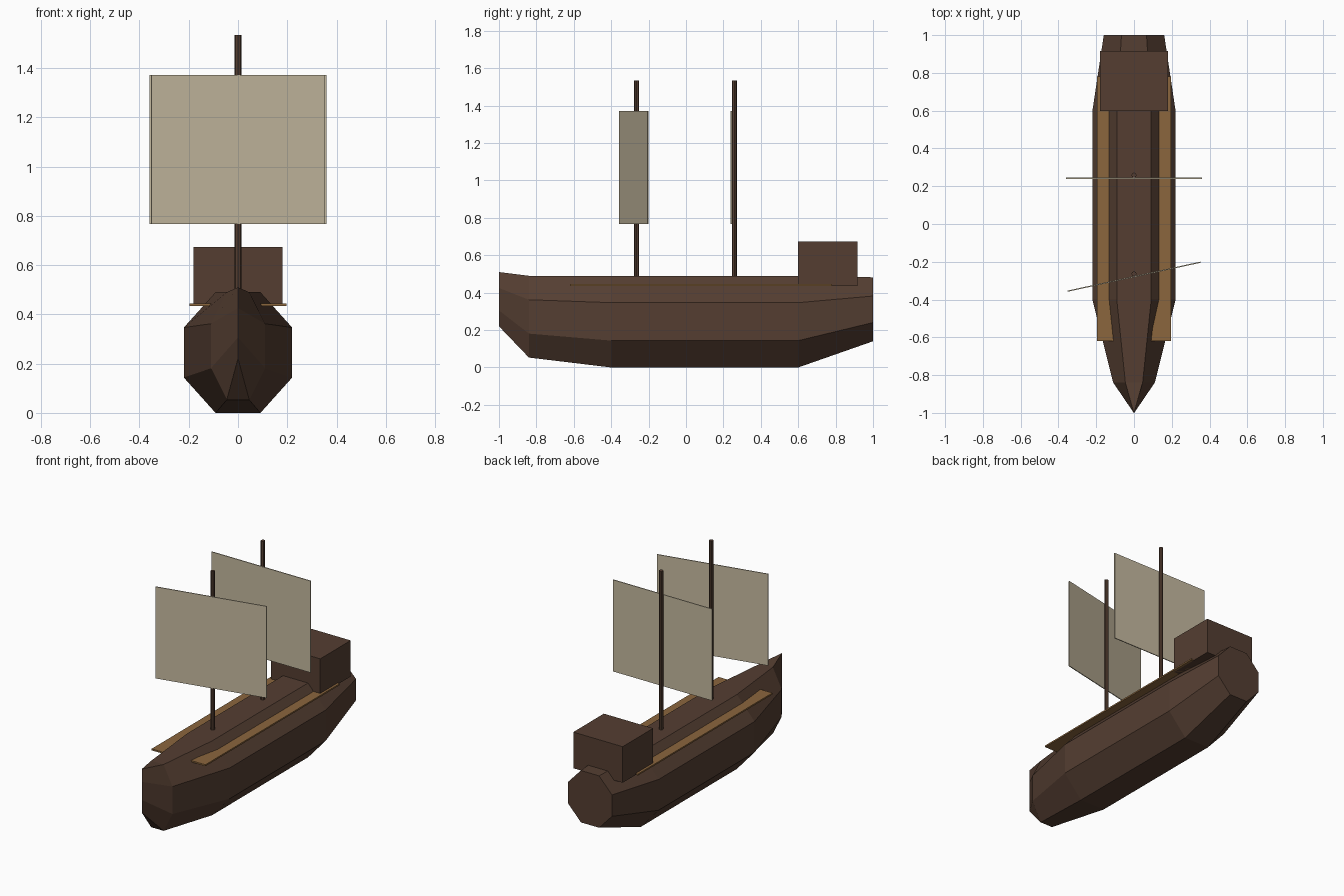
import bpy, bmesh, math
from mathutils import Matrix, Vector

cube = bpy.data.objects.get("Cube")
if cube:
    bpy.data.objects.remove(cube, do_unlink=True)


def material(name, rgb):
    m = bpy.data.materials.new(name)
    m.use_nodes = True
    m.diffuse_color = (*rgb, 1)
    m.node_tree.nodes["Principled BSDF"].inputs["Base Color"].default_value = (*rgb, 1)
    return m


dark_wood = material("dark wood", (0.089, 0.048, 0.031))
plank_wood = material("plank wood", (0.258, 0.133, 0.047))
canvas = material("canvas", (0.56, 0.49, 0.35))


def finish(name, bm, mat):
    bmesh.ops.recalc_face_normals(bm, faces=bm.faces)
    mesh = bpy.data.meshes.new(name)
    bm.to_mesh(mesh)
    bm.free()
    mesh.materials.append(mat)
    obj = bpy.data.objects.new(name, mesh)
    bpy.context.collection.objects.link(obj)
    return obj


def box(name, center, size, mat, angle=0):
    bm = bmesh.new()
    place = (Matrix.Translation(center) @ Matrix.Rotation(angle, 4, 'Z')
             @ Matrix.Diagonal((*size, 1)))
    bmesh.ops.create_cube(bm, size=1, matrix=place)
    return finish(name, bm, mat)


def mast(name, y):
    bottom, top = 0.4, 1.535
    bm = bmesh.new()
    bmesh.ops.create_cone(bm, cap_ends=True, segments=8, radius1=0.0135, radius2=0.0135,
                          depth=top - bottom,
                          matrix=Matrix.Translation((0, y, (top + bottom) / 2)))
    return finish(name, bm, dark_wood)


# Hull: octagonal sections (y, half width, bottom, top) from bow to stern
sections = [
    (-1.0, 0.001, 0.22, 0.51),
    (-0.84, 0.11, 0.053, 0.49),
    (-0.4, 0.22, 0.0, 0.49),
    (0.6, 0.22, 0.0, 0.49),
    (1.0, 0.16, 0.14, 0.482),
]
bm = bmesh.new()
rings = []
for y, half, low, high in sections:
    ring = []
    for i in range(8):
        a = math.radians(22.5 + 45 * i)
        k = 1 / math.cos(math.radians(22.5))
        ring.append(bm.verts.new((half * k * math.cos(a), y,
                                  (low + high) / 2 + (high - low) / 2 * k * math.sin(a))))
    rings.append(ring)
for a, b in zip(rings, rings[1:]):
    for i in range(8):
        j = (i + 1) % 8
        bm.faces.new((a[i], a[j], b[j], b[i]))
bm.faces.new(rings[0])
bm.faces.new(rings[-1])
finish("hull", bm, dark_wood)

# Side walkways formed by a wide plank through the hull
box("deck_plank", (0, 0.08, 0.44), (0.392, 1.4, 0.01), plank_wood)

# Stern cabin
box("stern_cabin", (0, 0.758, 0.554), (0.36, 0.318, 0.238), dark_wood)

# Masts and sails, the front sail turned on its mast
mast("front_mast", -0.264)
mast("rear_mast", 0.259)
box("front_sail", (0, -0.279, 1.07), (0.72, 0.006, 0.604), canvas, math.radians(12.3))
box("rear_sail", (0, 0.242, 1.07), (0.72, 0.006, 0.604), canvas)
